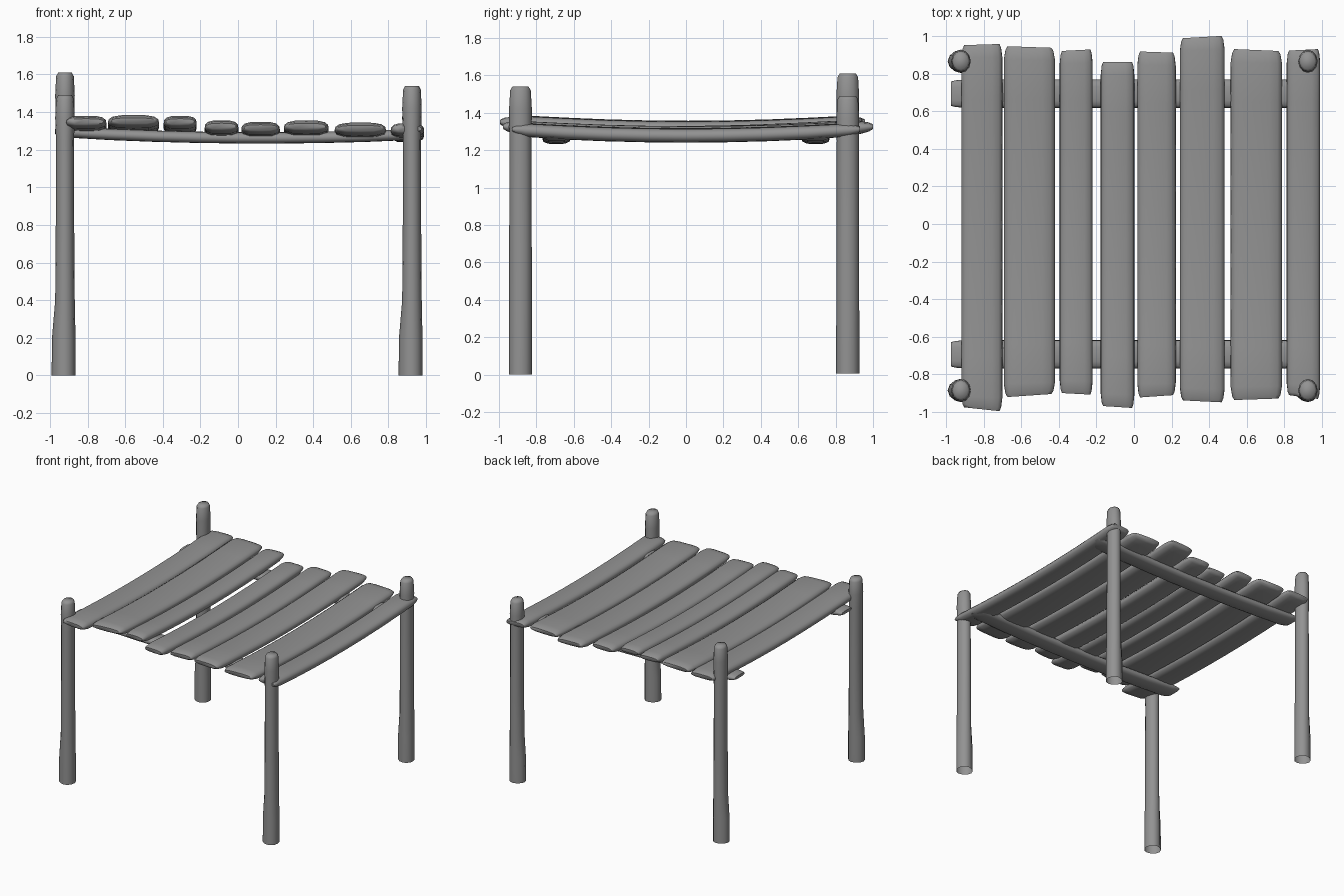
import bpy, bmesh
from math import cos, sin, pi

if "Cube" in bpy.data.objects:
    bpy.data.objects.remove(bpy.data.objects["Cube"])

# dark grey weathered wood
wood = bpy.data.materials.new("dark_wood")
wood.diffuse_color = (.29, .29, .29, 1)
wood.use_nodes = True
wood.node_tree.nodes["Principled BSDF"].inputs["Base Color"].default_value = wood.diffuse_color


def loft(name, rings, close_start=True):
    """Skin a list of equal-length point rings and close the ends."""
    bm = bmesh.new()
    vs = [[bm.verts.new(p) for p in r] for r in rings]
    n = len(vs[0])
    for a, b in zip(vs, vs[1:]):
        for i in range(n):
            j = (i + 1) % n
            bm.faces.new((a[i], a[j], b[j], b[i]))
    if close_start:
        bm.faces.new(vs[0][::-1])
    bm.faces.new(vs[-1])
    bmesh.ops.recalc_face_normals(bm, faces=bm.faces)
    me = bpy.data.meshes.new(name)
    bm.to_mesh(me)
    bm.free()
    me.materials.append(wood)
    ob = bpy.data.objects.new(name, me)
    bpy.context.collection.objects.link(ob)
    bpy.ops.object.select_all(action='DESELECT')
    bpy.context.view_layer.objects.active = ob
    ob.select_set(True)
    bpy.ops.object.shade_smooth_by_angle(angle=1.1)
    return ob


# rounded board section: (across, up), both in -1..1
SECTION = [(-1, -.1), (-.93, -.6), (-.6, -.95), (0, -1), (.6, -.95), (.93, -.6),
           (1, -.1), (.97, .35), (.82, .75), (.5, .97), (0, 1), (-.5, .97),
           (-.82, .75), (-.97, .35)]


def board(name, axis, c, half_w, start, end, zmid, half_t, sag, tilt, skews=(0, 0)):
    """Sagging board along x or y, with softened, slightly skewed ends."""
    length, mid = end - start, (start + end) / 2
    ends = [(0, .86, .4), (.02, .94, .68), (.07, 1, .95)]
    stations = [(start + d, w, t) for d, w, t in ends]
    stations += [(start + length * f, 1, 1) for f in (.15, .27, .39, .5, .61, .73, .85)]
    stations += [(end - d, w, t) for d, w, t in reversed(ends)]
    rings = []
    for s, w, t in stations:
        u = (s - mid) / (length / 2)
        skew = skews[0] if u < 0 else skews[1]
        pull = (1 if u < 0 else -1) * abs(skew)
        ring = []
        for a, b in SECTION:
            across = c + a * half_w * w
            z = zmid + tilt * u + sag * u * u + b * half_t * t
            along = s + (skew * a + pull) * abs(u) ** 8
            ring.append((along, across, z) if axis == 'x' else (across, along, z))
        rings.append(ring)
    return loft(name, rings)


# deck planks: x min, x max, y min, y max, top height at the ends, front and back skew
planks = [(-.918, -.70, -.995, .957, 1.386, -.01, .003),
          (-.692, -.42, -.92, .945, 1.39, .008, -.004),
          (-.395, -.22, -.907, .928, 1.386, -.004, .004),
          (-.177, .002, -.978, .862, 1.362, -.005, 0),
          (.018, .222, -.922, .917, 1.354, .006, -.003),
          (.244, .482, -.948, 1.0, 1.361, -.005, .006),
          (.514, .787, -.936, .93, 1.35, .004, -.005),
          (.812, .99, -.93, .93, 1.347, -.01, .004)]
for i, (x0, x1, y0, y1, top, sk0, sk1) in enumerate(planks):
    board(f"deck_plank_{i + 1}", 'y', (x0 + x1) / 2, (x1 - x0) / 2, y0, y1,
          top - .07, .037, .034, 0, (sk0, sk1))

# cross beams under the deck
for side, y in (("front", -.693), ("back", .693)):
    board(f"{side}_cross_beam", 'x', y, .075, -.972, .975, 1.263, .03, .027, -.007)

# corner posts with a flare at the foot and a chamfered top
posts = [("front_left_post", -.92, -.885, 0, 1.49), ("front_right_post", .925, -.885, 0, 1.54),
         ("back_left_post", -.92, .865, .005, 1.61), ("back_right_post", .925, .865, .005, 1.49)]
for name, x, y, base, top in posts:
    # height, half width x, half width y, foot flare
    levels = [(base, .056, .062, .015), (.2, .056, .062, .013), (.4, .052, .061, 0),
              (.8, .049, .06, 0), (1.25, .048, .059, 0), (top - .12, .052, .061, 0),
              (top - .02, .047, .055, 0), (top, .036, .043, 0)]
    rings = []
    for z, rx, ry, flare in levels:
        ring = []
        for k in range(12):
            ca, sa = cos(2 * pi * k / 12), sin(2 * pi * k / 12)
            ring.append((x + rx * ca - flare * max(0, -ca) ** 2, y + ry * sa, z))
        rings.append(ring)
    loft(name, rings, close_start=False)
